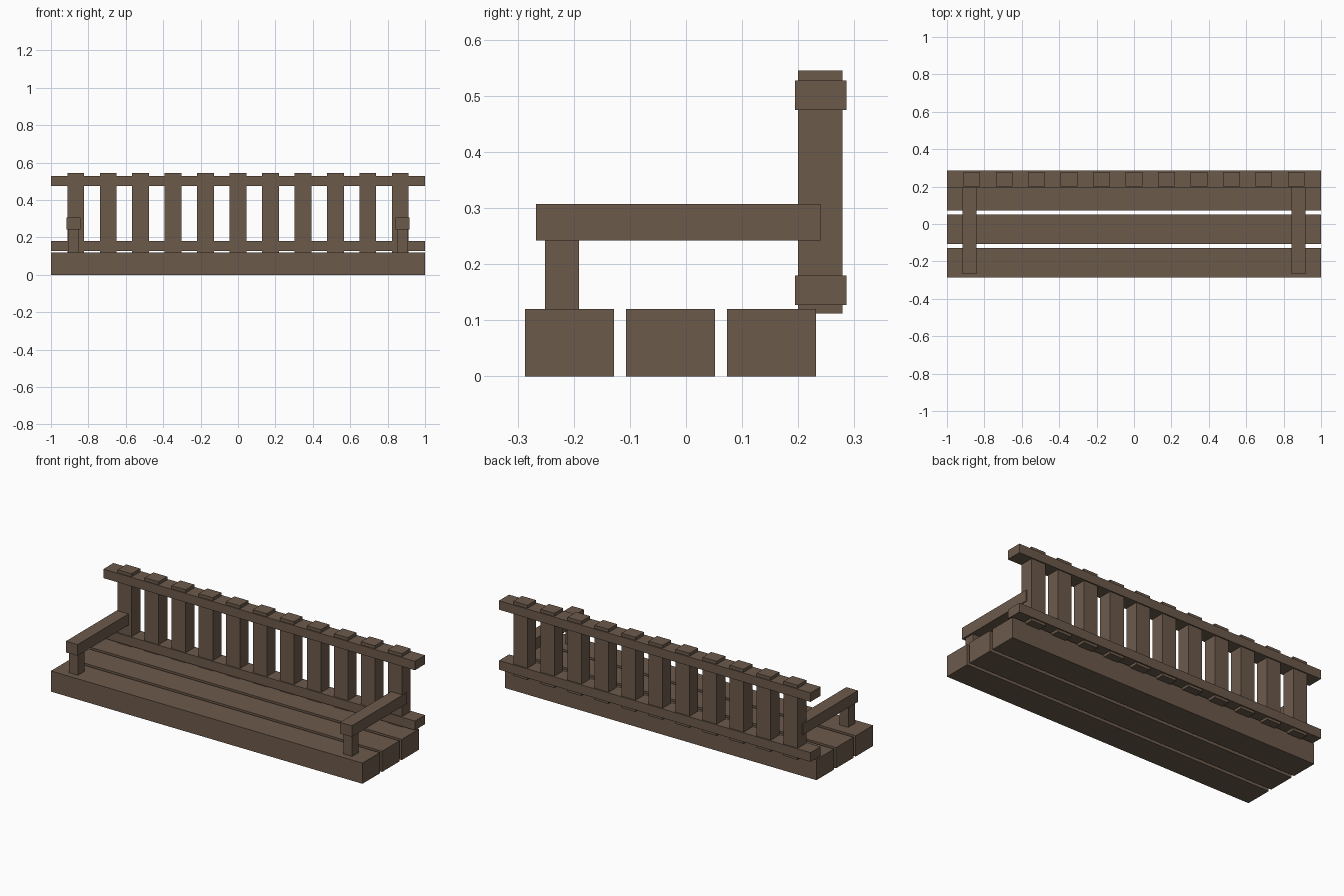
import bpy

cube = bpy.data.objects.get("Cube")
if cube:
    bpy.data.objects.remove(cube, do_unlink=True)

# Single weathered wood colour
WOOD = (0.15, 0.102, 0.071, 1)
wood = bpy.data.materials.new("brown_wood")
wood.use_nodes = True
wood.diffuse_color = WOOD
bsdf = next(n for n in wood.node_tree.nodes if n.type == 'BSDF_PRINCIPLED')
bsdf.inputs["Base Color"].default_value = WOOD
bsdf.inputs["Roughness"].default_value = 0.8


def beam(name, x, y, z):
    """Box spanning the (low, high) pair on each axis."""
    spans = (x, y, z)
    bpy.ops.mesh.primitive_cube_add(size=1, location=[(a + b) / 2 for a, b in spans])
    ob = bpy.context.object
    ob.name = ob.data.name = name
    ob.scale = [b - a for a, b in spans]
    bpy.ops.object.transform_apply(location=False, rotation=False, scale=True)
    ob.data.materials.append(wood)
    return ob


def around(centre, width):
    return (centre - width / 2, centre + width / 2)


FULL = (-1, 1)

# Seat: three thick planks with narrow gaps
for name, y in (("front", -0.2075), ("middle", -0.0275), ("rear", 0.1525)):
    beam(f"seat_plank_{name}", FULL, around(y, 0.159), (0, 0.12))

# Backrest: two long rails with upright slats passing through them
beam("lower_back_rail", FULL, (0.194, 0.286), (0.127, 0.18))
beam("upper_back_rail", FULL, (0.194, 0.286), (0.475, 0.527))
for i in range(11):
    beam(f"back_slat_{i + 1}", around((i - 5) * 0.1735, 0.09), (0.2, 0.279), (0.112, 0.545))

# Armrests with their front posts
for side, s in (("left", 1), ("right", -1)):
    beam(f"{side}_armrest", around(s * 0.88, 0.075), (-0.267, 0.24), (0.242, 0.307))
    beam(f"{side}_armrest_post", around(s * 0.88, 0.056), (-0.251, -0.191), (0.115, 0.247))
